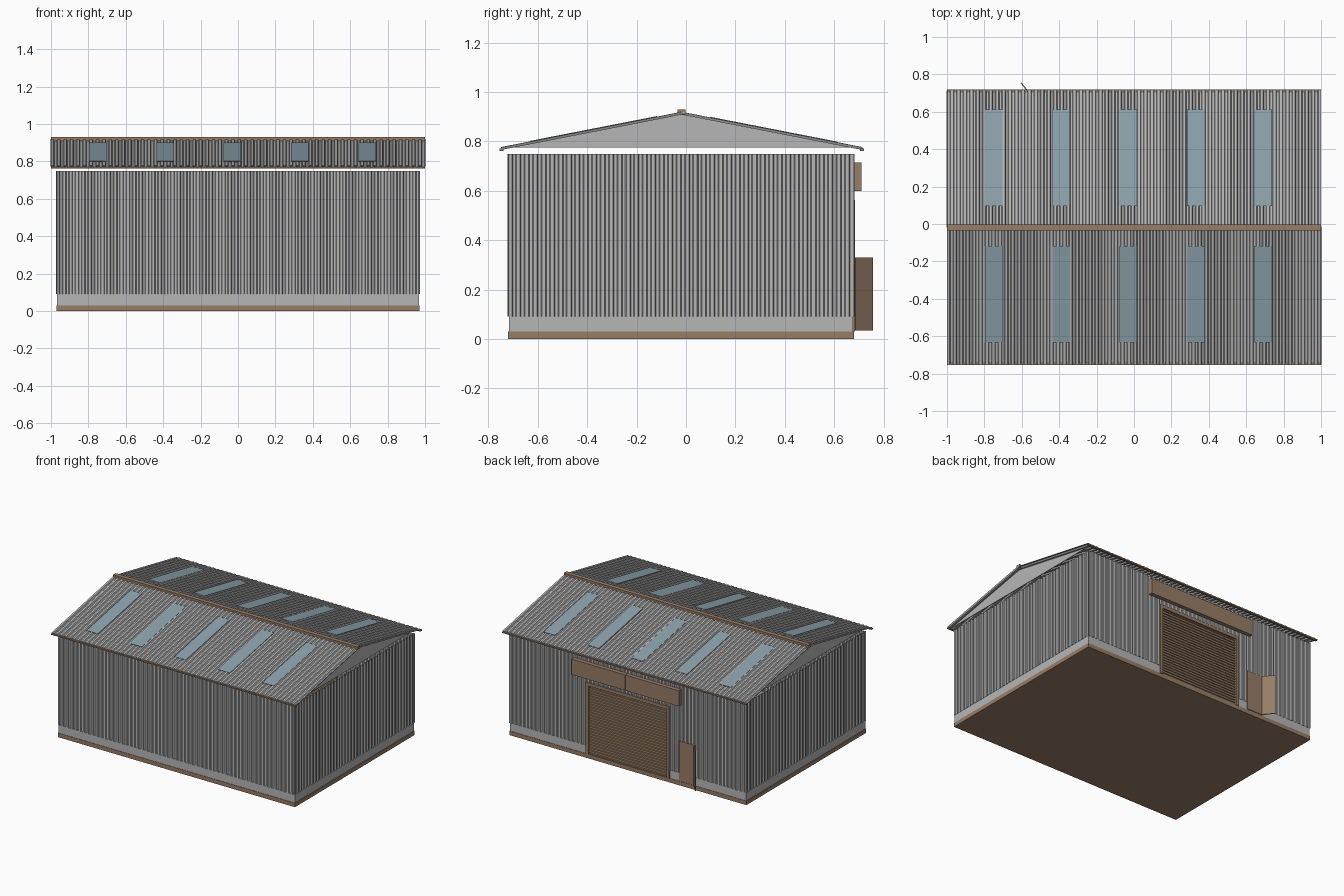
import bpy, math
from mathutils import Vector, Matrix

if "Cube" in bpy.data.objects:
    bpy.data.objects.remove(bpy.data.objects["Cube"])


def material(name, rgb):
    m = bpy.data.materials.new(name)
    m.diffuse_color = (*rgb, 1)
    m.use_nodes = True
    m.node_tree.nodes["Principled BSDF"].inputs["Base Color"].default_value = m.diffuse_color
    return m


STEEL = material("light_grey_steel", (0.47, 0.47, 0.47))
BROWN = material("brown_trim", (0.31, 0.205, 0.13))
GLASS = material("blue_grey_glass", (0.26, 0.36, 0.41))
PITCH = 0.0342


def add(name, verts, faces, mat):
    me = bpy.data.meshes.new(name)
    me.from_pydata([tuple(v) for v in verts], [], faces)
    me.materials.append(mat)
    ob = bpy.data.objects.new(name, me)
    bpy.context.collection.objects.link(ob)
    return ob


def box(name, lo, hi, mat, matrix=None):
    x0, y0, z0 = lo
    x1, y1, z1 = hi
    v = [Vector(p) for p in ((x0, y0, z0), (x1, y0, z0), (x1, y1, z0), (x0, y1, z0),
                             (x0, y0, z1), (x1, y0, z1), (x1, y1, z1), (x0, y1, z1))]
    f = [(3, 2, 1, 0), (4, 5, 6, 7), (0, 1, 5, 4), (1, 2, 6, 5), (2, 3, 7, 6), (3, 0, 4, 7)]
    ob = add(name, v, f, mat)
    if matrix:
        ob.matrix_world = matrix
    return ob


def sheet(name, origin, u, v, mat, n=None, depth=0.009):
    """Trapezoid-ribbed sheet: ribs repeat along u and run along v, facing u x v."""
    o, u, v = Vector(origin), Vector(u), Vector(v)
    inward = -u.cross(v).normalized() * depth
    n = n or max(1, round(u.length / PITCH))
    prof = []
    for i in range(n):
        prof += [((i + t) / n, d) for t, d in ((0, 0), (0.42, 0), (0.54, 1), (0.88, 1))]
    prof.append((1, 0))
    verts = [o + u * t + inward * d + v * s for t, d in prof for s in (0, 1)]
    faces = [(2 * i, 2 * i + 2, 2 * i + 3, 2 * i + 1) for i in range(len(prof) - 1)]
    ob = add(name, verts, faces, mat)
    sol = ob.modifiers.new("thickness", "SOLIDIFY")
    sol.thickness, sol.offset = 0.003, -1
    return ob


# Main dimensions
W, YF, YB = 0.97, -0.72, 0.68
Z0, Z1, Z2 = 0.03, 0.09, 0.75
DX, DZ = 0.33, 0.55                      # roller door half width and top
EY, RY, EZ, RZ = 0.7325, -0.0175, 0.777, 0.92   # roof half depth, ridge y, eave z, ridge z

# Floor slab
box("floor_slab", (-W, YF, 0), (W, YB, Z0), BROWN)

# Smooth base strips, left open at the roller door
b = 0.003
box("front_base_strip", (-W + b, YF + b, Z0), (W - b, YF + 0.02, Z1), STEEL)
for s, side in ((1, "right"), (-1, "left")):
    xs = sorted((s * (W - b), s * (W - 0.02)))
    box(side + "_base_strip", (xs[0], YF + b, Z0), (xs[1], YB - b, Z1), STEEL)
    xs = sorted((s * DX, s * (W - b)))
    box(side + "_back_base_strip", (xs[0], YB - 0.02, Z0), (xs[1], YB - b, Z1), STEEL)

# Ribbed walls
H = (0, 0, Z2 - Z1)
sheet("front_wall", (-W, YF, Z1), (2 * W, 0, 0), H, STEEL)
sheet("right_wall", (W, YF, Z1), (0, YB - YF, 0), H, STEEL)
sheet("left_wall", (-W, YB, Z1), (0, YF - YB, 0), H, STEEL)
sheet("back_wall_right", (W, YB, Z1), (DX - W, 0, 0), H, STEEL)
sheet("back_wall_left", (-DX, YB, Z1), (DX - W, 0, 0), H, STEEL)
sheet("back_wall_lintel", (DX, YB, DZ), (-2 * DX, 0, 0), (0, 0, Z2 - DZ), STEEL)

# Roof slopes, skylights and gutters
slope = math.atan2(RZ - EZ, EY)
for s, side in ((-1, "front"), (1, "back")):
    sheet(side + "_roof", (s, RY + s * EY, EZ), (-2 * s, 0, 0),
          (0, -s * EY, RZ - EZ), STEEL, n=58)
    tilt = Matrix.Rotation(-s * slope, 4, "X")
    for i in range(5):
        d = 0.372 if s > 0 else 0.3575
        pos = Vector((-0.75 + 0.36 * i, RY + s * d, RZ - d * math.tan(slope)))
        half = 0.2575 / math.cos(slope)
        box(f"{side}_skylight_{i + 1}", (-0.047, -half, -0.004), (0.047, half, 0.002),
            GLASS, Matrix.Translation(pos) @ tilt)
    e = RY + s * (EY - 0.003)
    box(side + "_gutter", (-1, e - 0.008, 0.762), (1, e + 0.008, 0.771), BROWN)
box("ridge_cap", (-1, RY - 0.016, 0.908), (1, RY + 0.016, 0.93), BROWN)

# Flat gable ends
for s, side in ((1, "right"), (-1, "left")):
    v = [(s * x, y, z) for x in (W, W - 0.006)
         for y, z in ((RY - EY + 0.01, 0.776), (RY + EY - 0.01, 0.776), (RY, RZ - 0.004))]
    f = [(0, 1, 2), (5, 4, 3), (0, 3, 4, 1), (1, 4, 5, 2), (2, 5, 3, 0)]
    add(side + "_gable", v, [q[::s] for q in f], STEEL)

# Roller door with slats and frame
sheet("roller_door", (-DX, 0.674, Z0), (0, 0, DZ - Z0), (2 * DX, 0, 0), BROWN,
      n=26, depth=0.006)
for s, side in ((1, "right"), (-1, "left")):
    xs = sorted((s * (DX - 0.01), s * (DX + 0.012)))
    box(side + "_door_frame", (xs[0], 0.655, Z0), (xs[1], 0.685, DZ), BROWN)
box("top_door_frame", (-DX - 0.012, 0.655, DZ - 0.012), (DX + 0.012, 0.685, DZ + 0.012), BROWN)

# Blank board over the roller door, in two halves
box("board_right_half", (0.001, YB, 0.6), (0.44, 0.71, 0.715), BROWN)
box("board_left_half", (-0.44, YB, 0.6), (-0.001, 0.71, 0.715), BROWN)

# Small doorway with its door standing open
box("doorway_panel", (-0.55, 0.674, 0.035), (-0.42, 0.683, 0.33), BROWN)
hinge, tip = Vector((-0.545, 0.684, 0)), Vector((-0.605, 0.755, 0))
d = tip - hinge
box("open_door", (0, -0.003, 0.035), (d.length, 0.003, 0.33), BROWN,
    Matrix.Translation(hinge) @ Matrix.Rotation(math.atan2(d.y, d.x), 4, "Z"))
